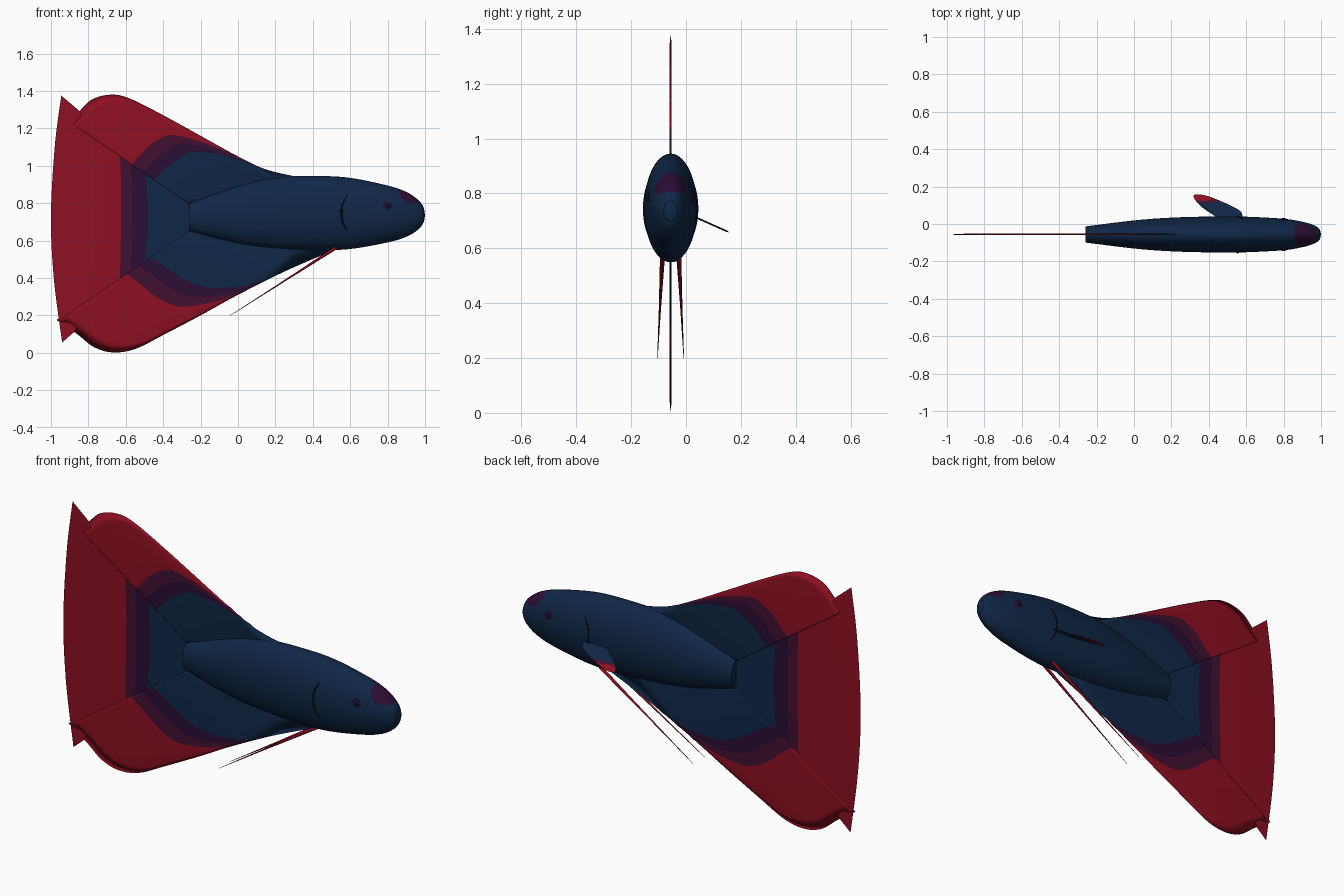
import bpy, bmesh, math
from mathutils import Vector

default_cube = bpy.data.objects.get("Cube")
if default_cube:
    bpy.data.objects.remove(default_cube, do_unlink=True)

MID_Y = -0.056


def make_material(name, red, green, blue):
    material = bpy.data.materials.new(name)
    material.use_nodes = True
    colour = (red, green, blue, 1)
    material.diffuse_color = colour
    shader = next(n for n in material.node_tree.nodes if n.type == 'BSDF_PRINCIPLED')
    shader.inputs["Base Color"].default_value = colour
    shader.inputs["Roughness"].default_value = 0.7
    return material


navy = make_material("navy", .005, .02, .062)
purple = make_material("dark purple", .024, .004, .036)
plum = make_material("plum", .055, .005, .03)
crimson = make_material("crimson", .27, .005, .016)
ink = make_material("ink", .002, .006, .018)


def smooth_path(points, steps):
    """Catmull-Rom samples through tuples of any length."""
    samples = []
    last = len(points) - 1
    for i in range(steps + 1):
        position = i / steps * last
        k = min(int(position), last - 1)
        t = position - k
        a, b = points[max(k - 1, 0)], points[k]
        c, d = points[k + 1], points[min(k + 2, last)]
        samples.append(tuple(
            q + t / 2 * (r - p + t * (2 * p - 5 * q + 4 * r - s + t * (3 * (q - r) + s - p)))
            for p, q, r, s in zip(a, b, c, d)))
    return samples


def finish(bm, name, materials, angle=None):
    """Turn a bmesh into a shaded object."""
    bmesh.ops.remove_doubles(bm, verts=bm.verts, dist=0.0001)
    bmesh.ops.dissolve_degenerate(bm, edges=bm.edges, dist=0.0001)
    bmesh.ops.recalc_face_normals(bm, faces=bm.faces)
    mesh = bpy.data.meshes.new(name)
    bm.to_mesh(mesh)
    bm.free()
    for material in materials:
        mesh.materials.append(material)
    obj = bpy.data.objects.new(name, mesh)
    bpy.context.collection.objects.link(obj)
    mesh.shade_smooth()
    if angle:
        bpy.ops.object.select_all(action='DESELECT')
        obj.select_set(True)
        bpy.context.view_layer.objects.active = obj
        bpy.ops.object.shade_smooth_by_angle(angle=math.radians(angle))
    return obj


# Body: elliptical rings given as x, centre height, half height, half width
STATIONS = smooth_path([
    (-.26, .725, .075, .043), (0, .738, .152, .075), (.2, .748, .188, .09),
    (.42, .747, .198, .096), (.6, .745, .19, .095), (.8, .742, .152, .084),
    (.9, .74, .12, .068), (.96, .738, .082, .05), (.99, .737, .045, .03),
    (1, .736, 0, 0)], 72)


def on_body(x, z, side):
    """Point of the body surface at the given x and z."""
    _, centre, half_height, half_width = min(STATIONS, key=lambda s: abs(s[0] - x))
    rise = (z - centre) / half_height
    return Vector((x, MID_Y + side * half_width * math.sqrt(max(0, 1 - rise * rise)), z))


def build_body(sides=56):
    bm = bmesh.new()
    rings = []
    for x, centre, half_height, half_width in STATIONS:
        angles = [math.tau * i / sides for i in range(sides)]
        rings.append([bm.verts.new((x, MID_Y + half_width * math.sin(a),
                                    centre + half_height * math.cos(a))) for a in angles])
    for near, far in zip(rings, rings[1:]):
        for i in range(sides):
            j = (i + 1) % sides
            bm.faces.new((near[i], near[j], far[j], far[i]))
    bm.faces.new(rings[0])
    # Purple patch on the forehead
    patch = Vector((.915, MID_Y, .845))
    for face in bm.faces:
        if (face.calc_center_median() - patch).length < .07:
            face.material_index = 1
    finish(bm, "body", [navy, purple], 40)


build_body()


def build_fin(name, root, edge, bands, spread, half_thickness, columns=48, angle=None):
    """Thin fin from a root line to a curved edge, banded by distance from the root."""
    outline = smooth_path(edge, columns)
    start, end = Vector(root[0]), Vector(root[1])
    bm = bmesh.new()
    for side in (-1, 1):
        grid = []
        for i, point in enumerate(outline):
            t = i / columns
            base = start.lerp(end, t)
            limits = [min(1, band + spread(t)) for band in bands]
            column = []
            for s in [0, .04, *limits, max(limits[-1], .93), 1]:
                rim = s in (0, 1) or i in (0, columns)
                x, z = base.lerp(Vector(point), s)
                column.append(bm.verts.new((x, 0 if rim else side * half_thickness, z)))
            grid.append(column)
        for left, right in zip(grid, grid[1:]):
            for row in range(len(left) - 1):
                face = bm.faces.new((left[row], right[row], right[row + 1], left[row + 1]))
                face.material_index = min(max(row - 1, 0), len(bands))
    colours = [navy, purple, plum, crimson] if len(bands) == 3 else [navy, plum, crimson]
    obj = finish(bm, name, colours, angle)
    obj.location.y = MID_Y
    return obj


def forward_spread(t):
    return .25 * t + .9 * t ** 4


# Unpaired fins
build_fin("dorsal_fin", [(-.26, .79), (.34, .9)],
          [(-.91, 1.235), (-.85, 1.29), (-.78, 1.355), (-.68, 1.38), (-.58, 1.36),
           (-.4, 1.27), (-.2, 1.16), (0, 1.05), (.15, .98), (.32, .94)],
          [.3, .39, .48], forward_spread, .004)
build_fin("anal_fin", [(-.26, .655), (.48, .6)],
          [(-.97, .175), (-.86, .1), (-.77, .03), (-.67, .002), (-.55, .02),
           (-.4, .095), (-.2, .2), (0, .31), (.25, .435), (.52, .552)],
          [.3, .39, .48], forward_spread, .004)
build_fin("tail_fin", [(-.25, .79), (-.25, .66)],
          [(-.945, 1.375), (-.98, 1.1), (-1, .73), (-.985, .4), (-.94, .055)],
          [.31, .42, .5], lambda t: .06 * (2 * t - 1) ** 2, .002, angle=30)

# Single side fin, folded back and sloping down
side_fin = build_fin("pectoral_fin", [(.57, -.02), (.47, -.02)],
                     [(.58, 0), (.56, .05), (.41, .125), (.335, .14), (.32, .12),
                      (.37, .06), (.46, 0)],
                     [.66, .76], lambda t: 1.2 * (2 * t - 1) ** 2, .003, angle=30)
side_fin.location = (0, .03, .715)
side_fin.rotation_euler.x = math.radians(-114)


def build_strand(name, points, radii, depth, material):
    """Round strand along a path with a radius per point."""
    curve = bpy.data.curves.new(name, 'CURVE')
    curve.dimensions = '3D'
    curve.bevel_depth = depth
    curve.bevel_resolution = 2
    curve.use_fill_caps = True
    spline = curve.splines.new('POLY')
    spline.points.add(len(points) - 1)
    for spot, point, radius in zip(spline.points, points, radii):
        spot.co = (*point, 1)
        spot.radius = radius
    curve.materials.append(material)
    bpy.context.collection.objects.link(bpy.data.objects.new(name, curve))


def build_ball(name, centre, scale, material):
    bm = bmesh.new()
    bmesh.ops.create_uvsphere(bm, u_segments=20, v_segments=12, radius=1)
    bmesh.ops.scale(bm, vec=scale, verts=bm.verts)
    bmesh.ops.translate(bm, vec=centre, verts=bm.verts)
    finish(bm, name, [material])


# Paired parts: eyes, gill lines and long belly fins
for side, label in ((-1, "front"), (1, "back")):
    eye = on_body(.8, .787, side)
    build_ball(label + "_eye", eye, (.022, .006, .022), purple)
    build_ball(label + "_pupil", eye + Vector((0, side * .003, 0)), (.01, .006, .01), ink)

    arc = smooth_path([(.583, .84), (.558, .79), (.553, .74), (.563, .69), (.585, .65)], 16)
    build_strand(label + "_gill_line", [on_body(x, z, side) for x, z in arc],
                 [.3 + math.sin(math.pi * i / 16) for i in range(17)], .004, ink)

    hip = Vector((.53, MID_Y + side * .03, .565))
    tip = Vector((-.04, MID_Y + side * .048, .2))
    build_strand(label + "_pelvic_fin", [hip, hip.lerp(tip, .5), tip],
                 [1, .45, .1], .009, crimson)

# Mouth ring around the snout
loop = [math.tau * i / 24 for i in range(25)]
build_strand("mouth", [(.989, MID_Y + .024 * math.sin(a), .736 + .036 * math.cos(a))
                       for a in loop], [1] * 25, .005, ink)
